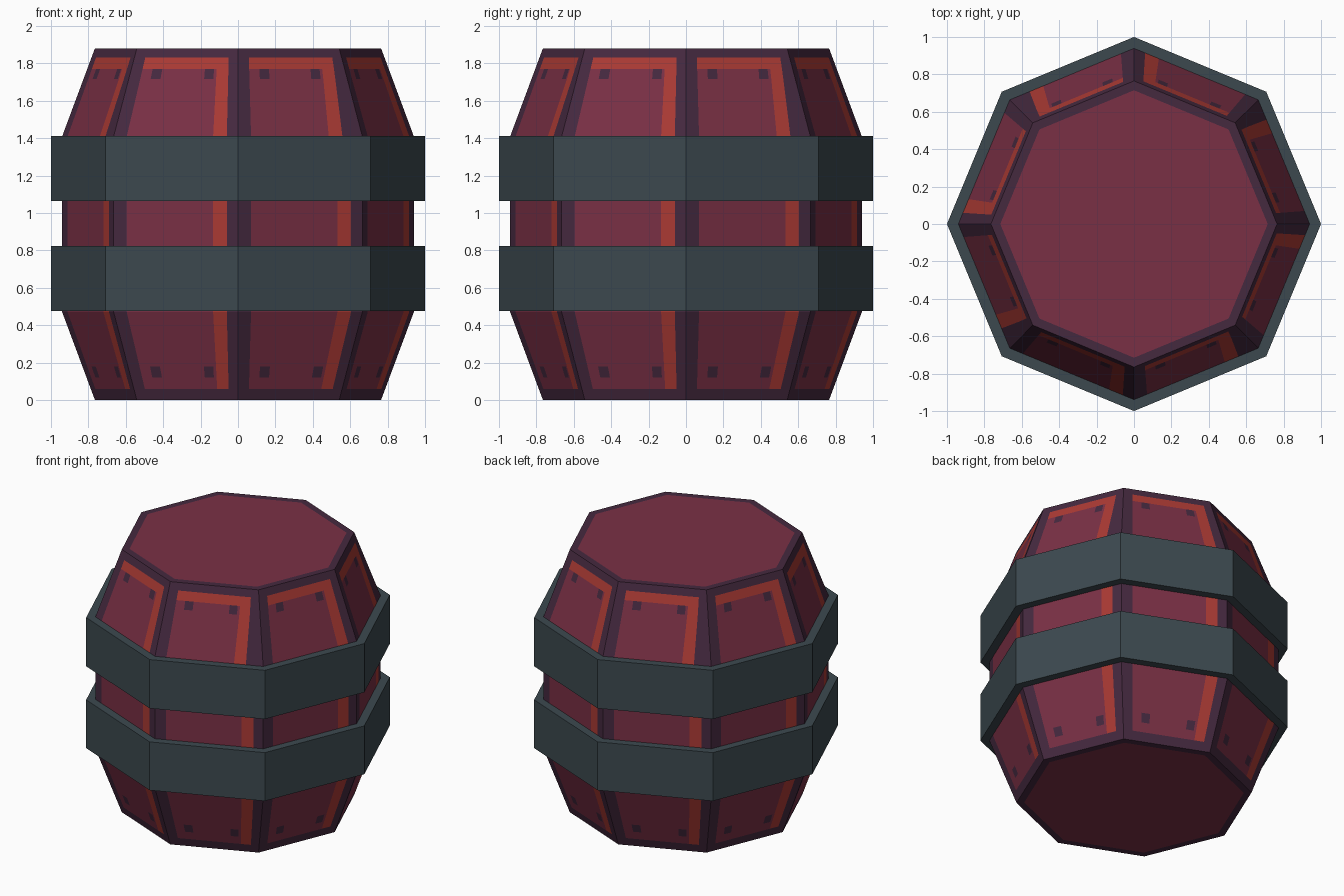
import bpy, bmesh
from math import sin, cos, pi
from mathutils import Vector

if "Cube" in bpy.data.objects:
    bpy.data.objects.remove(bpy.data.objects["Cube"])

SIDES = 8


def material(name, hexcode):
    rgb = [int(hexcode[i:i + 2], 16) / 255 for i in (0, 2, 4)]
    lin = [c / 12.92 if c <= 0.04045 else ((c + 0.055) / 1.055) ** 2.4 for c in rgb]
    m = bpy.data.materials.new(name)
    m.diffuse_color = (*lin, 1)
    m.use_nodes = True
    m.node_tree.nodes["Principled BSDF"].inputs["Base Color"].default_value = m.diffuse_color
    return m


PANEL, BORDER, EDGE = 0, 1, 2
wood = [material("red wood", "7a3045"), material("dark purple border", "45293f"),
        material("bright red edge", "ab3a34")]
iron = [material("grey iron", "3c494f")]


def corner(i, r, z):
    a = 2 * pi * i / SIDES
    return Vector((r * cos(a), r * sin(a), z))


def finish(name, bm, mats):
    bmesh.ops.remove_doubles(bm, verts=bm.verts, dist=1e-5)
    me = bpy.data.meshes.new(name)
    bm.to_mesh(me)
    bm.free()
    for m in mats:
        me.materials.append(m)
    ob = bpy.data.objects.new(name, me)
    bpy.context.collection.objects.link(ob)
    return ob


def radius(z):
    # straight waist, tapering to both ends
    d = min(z, 1.88 - z)
    return 0.94 if d >= 0.47 else 0.765 + (0.94 - 0.765) * d / 0.47


# Cut lines across and up each stave
U = [0, 0.105, 0.2, 0.29, 0.69, 0.775, 0.80, 0.91, 1]
Z = [0, 0.06, 0.12, 0.18, 0.47, 0.6, 1.3, 1.41, 1.715, 1.77, 1.83, 1.88]


def stave_point(i, j, k):
    u, z = U[j], Z[k]
    # painted edge leans inwards above the upper hoop on every other stave
    if i % 2 == 0 and 4 <= j <= 7 and 1.4 < z < 1.8:
        u -= 0.07 * (1.83 - z) / 0.42
    return corner(i, radius(z), z).lerp(corner(i + 1, radius(z), z), u)


def stave_colour(j, k):
    if j in (0, len(U) - 2) or k in (0, len(Z) - 2):
        return BORDER
    if j == 6 or k == 9:
        return EDGE
    if j in (2, 4) and k in (2, 8):      # rivets
        return BORDER
    return PANEL


# Barrel body: eight painted staves plus two lids
bm = bmesh.new()
for i in range(SIDES):
    for j in range(len(U) - 1):
        for k in range(len(Z) - 1):
            pts = [stave_point(i, a, b) for a, b in
                   ((j, k), (j + 1, k), (j + 1, k + 1), (j, k + 1))]
            f = bm.faces.new([bm.verts.new(p) for p in pts])
            f.material_index = stave_colour(j, k)

for z, flip in ((0, True), (1.88, False)):
    step = -1 if flip else 1
    lid = bm.faces.new([bm.verts.new(corner(i, 0.715, z)) for i in range(SIDES)][::step])
    lid.material_index = PANEL
    for i in range(SIDES):
        pts = [corner(i, 0.765, z), corner(i + 1, 0.765, z),
               corner(i + 1, 0.715, z), corner(i, 0.715, z)][::step]
        bm.faces.new([bm.verts.new(p) for p in pts]).material_index = BORDER
finish("barrel_body", bm, wood)

# Iron hoops
for name, z0, z1 in (("lower_hoop", 0.477, 0.823), ("upper_hoop", 1.063, 1.412)):
    bm = bmesh.new()
    section = [(0.935, z0), (1.0, z0), (1.0, z1), (0.935, z1)]
    for i in range(SIDES):
        for (r0, a), (r1, b) in zip(section, section[1:] + section[:1]):
            pts = [corner(i, r0, a), corner(i + 1, r0, a), corner(i + 1, r1, b), corner(i, r1, b)]
            bm.faces.new([bm.verts.new(p) for p in pts])
    finish(name, bm, iron)
